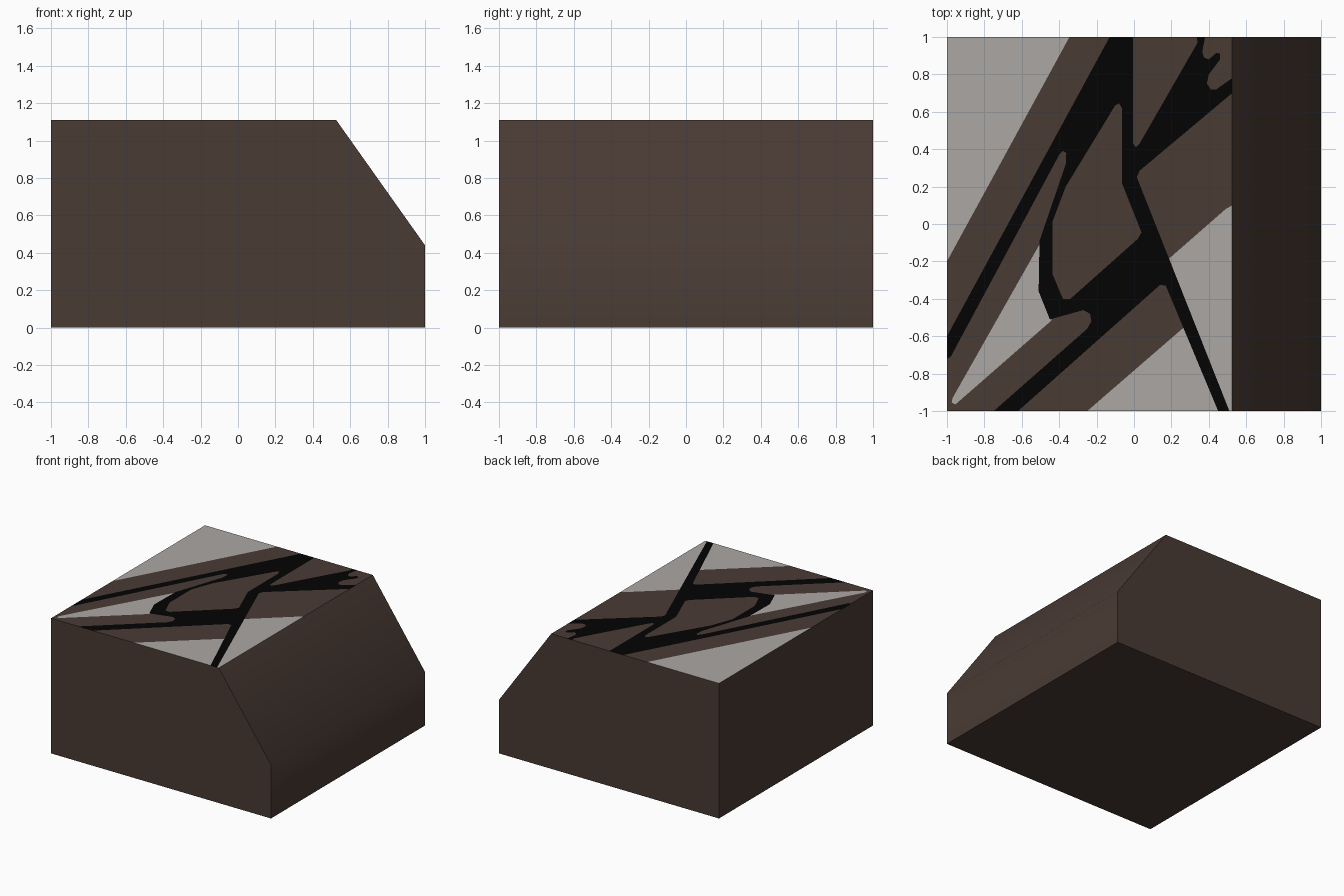
import bpy, math
from mathutils import Vector
from mathutils.geometry import delaunay_2d_cdt

if "Cube" in bpy.data.objects:
    bpy.data.objects.remove(bpy.data.objects["Cube"])

TOP, EDGE = 1.11, 0.525


def material(name, rgb):
    m = bpy.data.materials.new(name)
    m.diffuse_color = (*rgb, 1)
    m.use_nodes = True
    m.node_tree.nodes["Principled BSDF"].inputs["Base Color"].default_value = m.diffuse_color
    return m


brown = material("dark brown", (0.066, 0.043, 0.034))
grey = material("warm grey", (0.41, 0.39, 0.37))
black = material("near black", (0.001, 0.001, 0.001))


def make_object(name, verts, faces, mats):
    me = bpy.data.meshes.new(name)
    me.from_pydata(verts, [], faces)
    for m in mats:
        me.materials.append(m)
    ob = bpy.data.objects.new(name, me)
    bpy.context.collection.objects.link(ob)
    return ob


# Block: side profile run along y, open where the painted top sits
profile = [(-1, TOP), (-1, 0), (1, 0), (1, 0.44), (EDGE, TOP)]
n = len(profile)
verts = [(x, y, z) for y in (-1, 1) for x, z in profile]
faces = [tuple(range(n)), tuple(reversed(range(n, 2 * n)))]
faces += [(i + 1, i, i + n, i + 1 + n) for i in range(n - 1)]
block = make_object("block", verts, faces, [brown])
bpy.context.view_layer.objects.active = block
block.select_set(True)
bpy.ops.object.shade_smooth_by_angle(angle=math.radians(40))

# Painted top: counter-clockwise outlines in paint order, later ones cover earlier ones
BASE = [(-1, -1), (EDGE, -1), (EDGE, 1), (-1, 1)]
GREYS = [
    [(-1, 1), (-1, -0.2), (-0.345, 1)],
    [(-0.5, -0.1), (-0.97, -0.93), (-0.975, -0.955), (-0.955, -0.965),
     (-0.44, -0.515), (-0.45, -0.36)],
    [(0.48, -1), (EDGE, -1), (EDGE, 0.1), (0.49, 0.08), (0.17, -0.2)],
    [(0.25, -0.567), (-0.25, -1), (0.47, -1), (0.30, -0.525)],
]
WEB = [
    # left stripe and the sliver beside it
    (-0.13, 1), (-1, -0.6), (-1, -0.72), (-0.98, -0.71), (-0.4, 0.37),
    (-0.38, 0.39), (-0.362, 0.38), (-0.365, 0.32), (-0.505, -0.09),
    (-0.51, -0.36), (-0.45, -0.51),
    # lower stripe
    (-0.27, -0.46), (-0.235, -0.48), (-0.228, -0.52), (-0.25, -0.56),
    (-0.75, -1), (-0.62, -1), (0.14, -0.325), (0.17, -0.33),
    # long crack and right branch
    (0.45, -1), (0.51, -1), (0.015, 0.25), (0.03, 0.285), (EDGE, 0.70),
    (EDGE, 0.78), (0.44, 0.72), (0.41, 0.72), (0.39, 0.75), (0.40, 0.80),
    (0.46, 0.88), (0.46, 0.91), (0.44, 0.915), (0.40, 0.88), (0.375, 0.89),
    (0.365, 0.92), (0.38, 1), (0.335, 1), (0.34, 0.97), (0.03, 0.43),
    (0.01, 0.41), (-0.005, 0.43), (-0.005, 1),
]
ISLAND = [(-0.365, 0.2), (-0.435, 0.015), (-0.435, -0.27), (-0.38, -0.4),
          (-0.34, -0.4), (0.02, -0.08), (0.04, -0.045), (-0.065, 0.22),
          (-0.065, 0.62), (-0.08, 0.645), (-0.1, 0.635)]

layers = [(BASE, 0)] + [(g, 1) for g in GREYS] + [(WEB, 2), (ISLAND, 0)]
points, outlines = [], []
for outline, _ in layers:
    outlines.append(list(range(len(points), len(points) + len(outline))))
    points += [Vector(p) for p in outline]
v, _, f, _, _, source = delaunay_2d_cdt(points, [], outlines, 1, 1e-5)
top = make_object("painted_top", [(p.x, p.y, TOP) for p in v], f, [brown, grey, black])
for poly, src in zip(top.data.polygons, source):
    poly.material_index = layers[max(src)][1]
    if poly.normal.z < 0:
        poly.flip()
